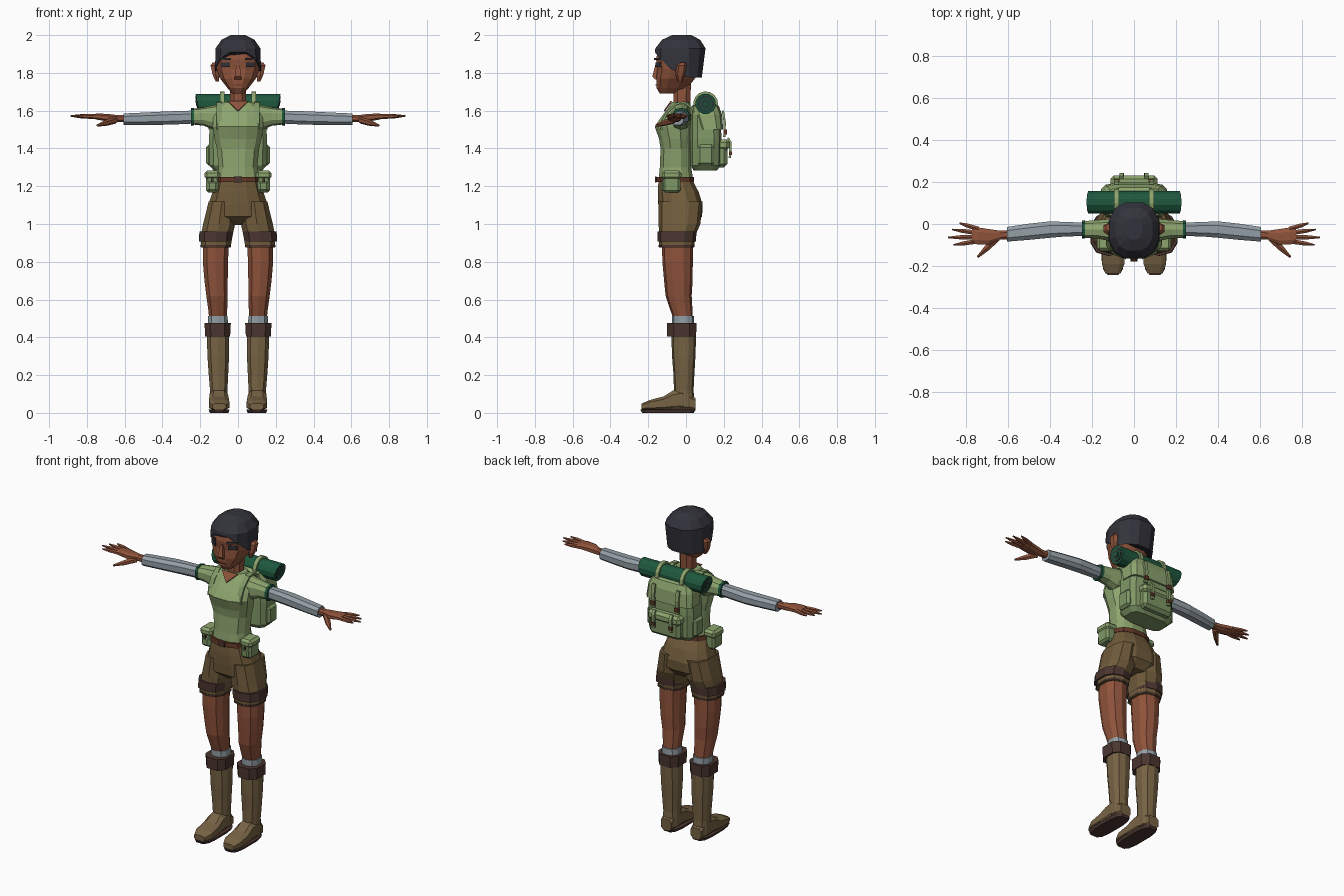
import bpy, bmesh, math
from mathutils import Vector

default = bpy.data.objects.get("Cube")
if default:
    bpy.data.objects.remove(default, do_unlink=True)


def material(name, *rgb):
    m = bpy.data.materials.new(name)
    m.use_nodes = True
    colour = [(c / 255) ** 2.2 for c in rgb] + [1]
    m.diffuse_color = colour
    m.node_tree.nodes["Principled BSDF"].inputs["Base Color"].default_value = colour
    m.node_tree.nodes["Principled BSDF"].inputs["Roughness"].default_value = 0.9
    return m


HAIR = material("charcoal hair", 54, 54, 62)
SKIN = material("brown skin", 142, 84, 62)
SHIRT = material("sage green", 140, 163, 110)
PACK = material("pack green", 126, 150, 102)
FOREST = material("forest green", 36, 88, 64)
GREY = material("sleeve grey", 146, 157, 164)
SHORTS = material("shorts brown", 112, 92, 62)
STRAP = material("dark brown leather", 76, 56, 51)
BOOT = material("boot brown", 118, 99, 70)
BELT = material("red brown leather", 98, 58, 42)


def finish(name, mat, bm, mirror, bevel=0, thick=0):
    bmesh.ops.recalc_face_normals(bm, faces=bm.faces)
    mesh = bpy.data.meshes.new(name)
    bm.to_mesh(mesh)
    bm.free()
    mesh.materials.append(mat)
    ob = bpy.data.objects.new(name, mesh)
    bpy.context.scene.collection.objects.link(ob)
    if thick:
        mod = ob.modifiers.new("thickness", 'SOLIDIFY')
        mod.thickness, mod.offset = thick, 0
    if bevel:
        ob.modifiers.new("bevel", 'BEVEL').width = bevel
    if mirror:
        mod = ob.modifiers.new("mirror", 'MIRROR')
        mod.use_mirror_merge = False
    return ob


def skin_rings(bm, rings):
    n = len(rings[0])
    rows = [[bm.verts.new(p) for p in ring] for ring in rings]
    for a, b in zip(rows, rows[1:]):
        for i in range(n):
            j = (i + 1) % n
            bm.faces.new((a[i], a[j], b[j], b[i]))
    bm.faces.new(rows[0])
    bm.faces.new(rows[-1])


def loft(name, mat, axis, stations, n=12, p=0.8, mirror=False, bevel=0):
    """Station: position, then extents; three extents mean a half width first."""
    rings = []
    for t, *e in stations:
        u0, u1, v0, v1 = e if len(e) == 4 else (-e[0], *e)
        ring = []
        for i in range(n):
            a = 2 * math.pi * (i + 0.5) / n
            c, s = math.cos(a), math.sin(a)
            u = (u0 + u1) / 2 + (u1 - u0) / 2 * math.copysign(abs(c) ** p, c)
            v = (v0 + v1) / 2 + (v1 - v0) / 2 * math.copysign(abs(s) ** p, s)
            ring.append({'X': (t, u, v), 'Y': (u, t, v), 'Z': (u, v, t)}[axis])
        rings.append(ring)
    bm = bmesh.new()
    skin_rings(bm, rings)
    return finish(name, mat, bm, mirror, bevel)


def box(name, mat, xs, ys, zs, mirror=True, bevel=0):
    return loft(name, mat, 'Z', [(z, *xs, *ys) for z in zs], 4, 0, mirror, bevel)


def limb(name, mat, points, radii, n=6):
    bm = bmesh.new()
    points = [Vector(q) for q in points]
    side = (points[-1] - points[0]).cross(Vector((0, 0, 1))).normalized()
    rings = []
    for q, r in zip(points, radii):
        angles = [2 * math.pi * (i + 0.5) / n for i in range(n)]
        rings.append([q + side * r * math.cos(a) + Vector((0, 0, r * math.sin(a))) for a in angles])
    skin_rings(bm, rings)
    return finish(name, mat, bm, True)


def ribbon(name, mat, x0, x1, path, mirror=True):
    bm = bmesh.new()
    rows = [[bm.verts.new((x, y, z)) for x in (x0, x1)] for y, z in path]
    for a, b in zip(rows, rows[1:]):
        bm.faces.new((a[0], a[1], b[1], b[0]))
    return finish(name, mat, bm, mirror, thick=0.012)


# Head and neck
loft("head", SKIN, 'Z', [(1.69, .03, -.14, -.04), (1.72, .058, -.158, .01), (1.77, .097, -.16, .05),
     (1.82, .117, -.155, .08), (1.87, .12, -.162, .085), (1.93, .11, -.15, .08), (1.98, .07, -.1, .05)])
loft("neck", SKIN, 'Z', [(1.58, .06, -.08, .02), (1.64, .045, -.07, .025), (1.75, .045, -.07, .03)], 8)
loft("nose", SKIN, 'Z', [(1.765, .02, -.165, -.14), (1.78, .019, -.18, -.14), (1.85, .009, -.162, -.14)], 4, .3)
loft("ear", SKIN, 'Z', [(1.755, .1, .12, -.045, -.02), (1.79, .1, .136, -.055, -.005),
     (1.84, .1, .148, -.05, .005), (1.855, .1, .135, -.035, 0)], 6, mirror=True)
hair = loft("hair", HAIR, 'Z', [(1.87, .125, -.169, .102), (1.93, .122, -.166, .107),
            (1.975, .09, -.13, .078), (2.0, .04, -.075, .03)])
for v in hair.data.vertices[:12]:  # cropped hairline, low at the nape
    y = v.co.y
    v.co.z = 1.91 if y < -.15 else 1.875 if y < -.1 else 1.82 if y < -.04 else 1.775
    if y > .05:
        v.co.x *= .9
        v.co.y *= .85

# Eyes, brows and mouth as thin plates following the face
for name, z, h, w, y in (("eye", 1.843, .012, .024, -.145), ("eyebrow", 1.873, .006, .03, -.149)):
    plate = box(name, HAIR, (-w, w), (-.0045, .0045), (-h, h), mirror=False)
    for v in plate.data.vertices:
        x, d, dz = v.co
        v.co = (.065 + x * .89, y + d + x * .5, z + dz)
    plate.modifiers.new("mirror", 'MIRROR').use_mirror_merge = False
box("mouth", BELT, (-.025, .025), (-.162, -.154), (1.733, 1.739), mirror=False)

# Shirt with sleeves and neckline
loft("shirt", SHIRT, 'Z', [(1.235, .115, -.147, .04), (1.3, .105, -.141, .03), (1.4, .115, -.137, .03),
     (1.45, .128, -.145, .03), (1.515, .138, -.168, .035), (1.56, .135, -.138, .035),
     (1.61, .122, -.1, .025), (1.647, .075, -.075, .025)])
loft("short_sleeve", SHIRT, 'X', [(.06, -.085, .03, 1.52, 1.642), (.13, -.08, .025, 1.5, 1.628),
     (.18, -.07, .02, 1.52, 1.618), (.24, -.068, .015, 1.527, 1.61)], 10, mirror=True)
loft("sleeve_trim", FOREST, 'X', [(.232, -.072, .02, 1.521, 1.615), (.248, -.071, .018, 1.52, 1.614)],
     10, mirror=True)
bm = bmesh.new()
bm.faces.new([bm.verts.new(q) for q in ((-.055, -.078, 1.65), (0, -.115, 1.598), (.055, -.078, 1.65))])
finish("neckline", SKIN, bm, False, thick=.008)

# Arms
loft("long_sleeve", GREY, 'X', [(.22, -.058, .008, 1.53, 1.603), (.33, -.062, .012, 1.525, 1.6),
     (.4, -.068, .015, 1.523, 1.597), (.5, -.078, .004, 1.522, 1.592), (.605, -.086, -.012, 1.521, 1.587)],
     8, mirror=True)
loft("hand", SKIN, 'X', [(.59, -.074, -.028, 1.538, 1.578), (.64, -.076, -.03, 1.54, 1.578),
     (.69, -.1, -.022, 1.542, 1.584), (.74, -.1, -.014, 1.55, 1.586), (.772, -.095, -.015, 1.558, 1.582)],
     8, mirror=True)
for name, base, tip in (("little_finger", (.74, -.024), (.83, .004)), ("ring_finger", (.75, -.042), (.865, -.026)),
                        ("middle_finger", (.75, -.062), (.886, -.064)), ("index_finger", (.75, -.083), (.86, -.1))):
    a, b = Vector((*base, 1.568)), Vector((*tip, 1.572))
    limb(name, SKIN, (a, a.lerp(b, .6), b), (.013, .011, .004))
limb("thumb", SKIN, ((.65, -.065, 1.55), (.7, -.115, 1.535), (.745, -.158, 1.522)), (.019, .016, .006))

# Shorts and belt
loft("shorts_hips", SHORTS, 'Z', [(1.235, .117, -.148, .035), (1.17, .138, -.152, .07), (1.1, .162, -.15, .092),
     (1.04, .165, -.145, .088), (.995, .09, -.09, .05)])
loft("shorts_leg", SHORTS, 'Z', [(1.12, .012, .158, -.146, .088), (1.0, .012, .188, -.145, .076),
     (.94, .025, .2, -.142, .05), (.875, .036, .2, -.142, .043)], 10, mirror=True)
loft("thigh_strap", STRAP, 'Z', [(.96, .024, .208, -.152, .056), (.908, .03, .211, -.152, .052)], 10, mirror=True)
loft("hem_band", STRAP, 'Z', [(.888, .033, .203, -.145, .046), (.878, .034, .203, -.145, .045)], 10, mirror=True)
loft("belt", BELT, 'Z', [(1.222, .125, -.16, .046), (1.25, .122, -.158, .044)])
box("belt_buckle", STRAP, (-.02, .02), (-.164, -.156), (1.22, 1.252), mirror=False)

# Belt pouches
box("pouch", PACK, (.1, .17), (-.122, -.03), (1.166, 1.26), bevel=.012)
box("pouch_flap", SHIRT, (.095, .177), (-.128, -.024), (1.235, 1.283), bevel=.014)
box("pouch_front", PACK, (.112, .16), (-.132, -.1), (1.175, 1.225), bevel=.008)
box("pouch_clasp", STRAP, (.13, .142), (-.134, -.12), (1.222, 1.24))

# Legs and boots
loft("leg", SKIN, 'Z', [(.92, .045, .188, -.128, .037), (.8, .05, .189, -.125, .036), (.7, .052, .18, -.116, .035),
     (.62, .052, .17, -.108, .03), (.55, .055, .16, -.085, .034), (.48, .06, .152, -.06, .036)], 10, mirror=True)
loft("sock", GREY, 'Z', [(.512, .053, .16, -.074, .042), (.45, .05, .16, -.072, .044)], 10, mirror=True)
loft("boot_cuff", STRAP, 'Z', [(.475, .034, .181, -.106, .06), (.405, .038, .178, -.104, .058)],
     8, .7, mirror=True)
loft("boot_shaft", BOOT, 'Z', [(.43, .044, .168, -.078, .054), (.3, .045, .164, -.074, .05),
     (.2, .05, .157, -.066, .044), (.12, .054, .15, -.064, .04), (.03, .054, .15, -.06, .046)], 10, mirror=True)
loft("boot_foot", BOOT, 'Y', [(.05, .065, .14, .01, .08), (-.02, .053, .152, .01, .13), (-.07, .05, .153, .01, .12),
     (-.12, .045, .156, .012, .088), (-.19, .043, .156, .014, .07), (-.235, .062, .138, .016, .05)],
     8, .6, mirror=True)
loft("boot_sole", STRAP, 'Z', [(0, .05, .15, -.235, .045), (.017, .043, .157, -.245, .053)], 12, .6, mirror=True)

# Backpack
loft("pack_body", PACK, 'Z', [(1.283, .13, .04, .165), (1.31, .154, .022, .186), (1.45, .157, .02, .19),
     (1.58, .146, .022, .182), (1.63, .1, .04, .15)], 12, .5)
loft("pack_lid", SHIRT, 'Z', [(1.5, .16, .06, .198), (1.58, .153, .03, .192), (1.625, .135, .03, .175),
     (1.64, .09, .05, .14)], 12, .5)
box("pack_pocket", PACK, (-.105, .105), (.16, .22), (1.3, 1.42), mirror=False, bevel=.018)
box("pocket_flap", SHIRT, (-.112, .112), (.16, .23), (1.39, 1.448), mirror=False, bevel=.016)
box("side_pocket", PACK, (.13, .17), (.06, .15), (1.31, 1.42), bevel=.014)
ribbon("pack_strap", SHIRT, .072, .094, [(.195, 1.6), (.205, 1.54), (.203, 1.46)])
ribbon("pocket_strap", SHIRT, .05, .068, [(.222, 1.455), (.236, 1.43), (.232, 1.35)])
box("lid_buckle", BELT, (.07, .096), (.2, .216), (1.475, 1.5))
box("pocket_buckle", BELT, (.048, .07), (.228, .243), (1.365, 1.385))
ribbon("shoulder_strap", PACK, .085, .115, [(.03, 1.58), (.025, 1.62), (-.01, 1.643), (-.05, 1.638),
       (-.1, 1.592), (-.122, 1.55), (-.13, 1.5)])

# Bedroll with rolled ends and tie straps
cy, cz = .104, 1.636
roll = []
for name, mat, end, r in (("bedroll", FOREST, .215, .055), ("roll_gap", HAIR, .217, .042),
                          ("roll_layer", FOREST, .219, .035), ("roll_inner_gap", HAIR, .221, .022),
                          ("roll_core", FOREST, .223, .015)):
    extents = (cy - r, cy + r, cz - r, cz + r)
    roll.append(loft(name, mat, 'X', [(-end, *extents), (end, *extents)], 12, 1))
for ob in roll:  # slanted ends
    for v in ob.data.vertices:
        v.co.x *= 1 + (v.co.z - cz) * .9
turns = [math.radians(a) for a in range(-30, 220, 25)]
ribbon("bedroll_tie", SHIRT, .072, .096, [(cy + .06 * math.cos(a), cz + .06 * math.sin(a)) for a in turns])
